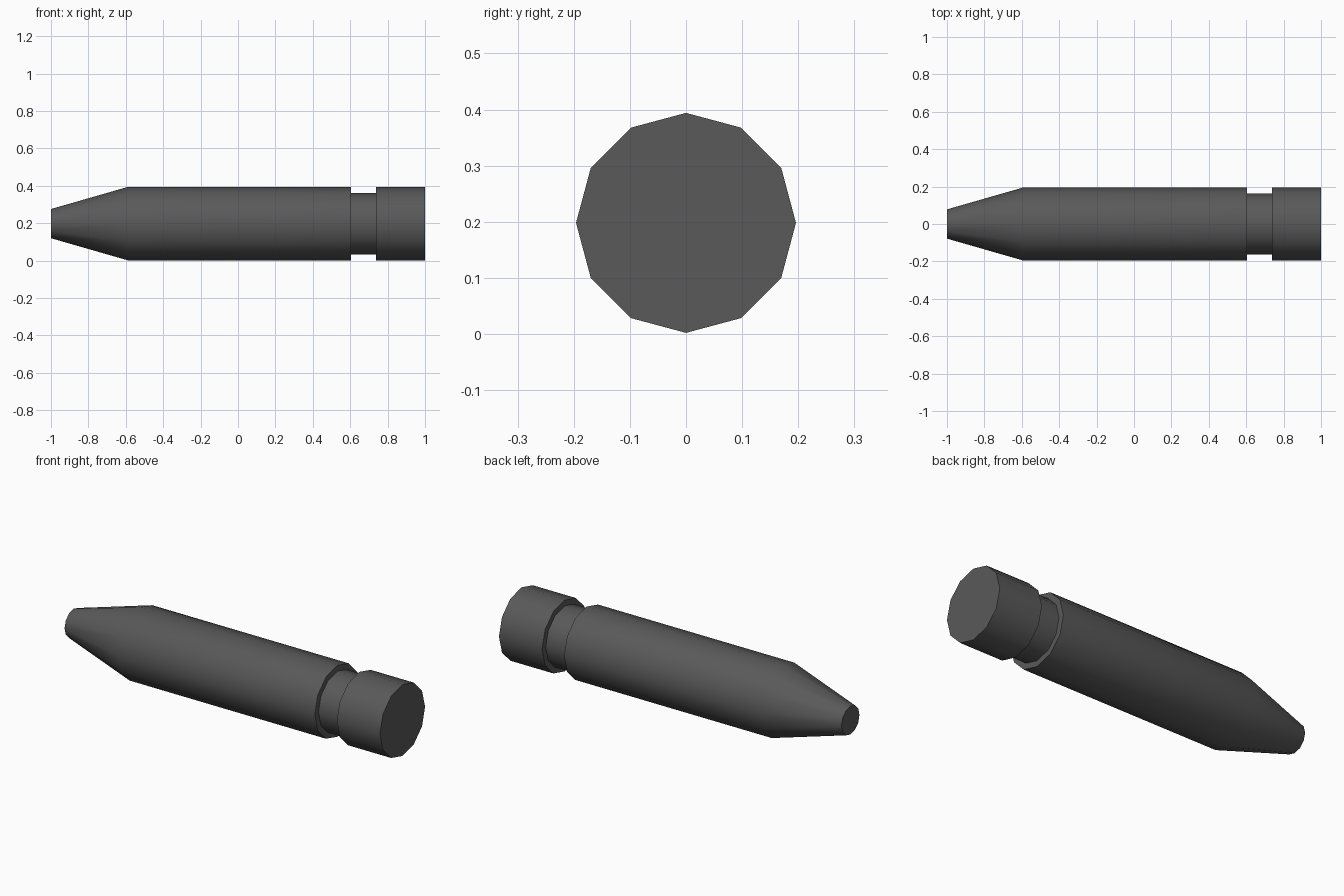
import bpy, bmesh, math

if "Cube" in bpy.data.objects:
    bpy.data.objects.remove(bpy.data.objects["Cube"])

SIDES = 12
AXIS_Z = 0.198

# Profile along x: (x, radius) - tapered nose, long body, groove, rear rim
PROFILE = [(-1.0, 0.078), (-0.59, 0.196), (0.604, 0.196), (0.604, 0.164),
           (0.738, 0.164), (0.738, 0.196), (1.0, 0.196)]


def lathe(name, profile):
    """Closed 12-sided solid turned around the x axis."""
    bm = bmesh.new()
    rings = []
    for x, r in profile:
        angles = [2 * math.pi * i / SIDES for i in range(SIDES)]
        rings.append([bm.verts.new((x, r * math.sin(a), AXIS_Z + r * math.cos(a)))
                      for a in angles])
    for a, b in zip(rings, rings[1:]):
        for i in range(SIDES):
            j = (i + 1) % SIDES
            bm.faces.new((a[i], a[j], b[j], b[i]))
    bm.faces.new(rings[0])
    bm.faces.new(rings[-1])
    bmesh.ops.recalc_face_normals(bm, faces=bm.faces)
    mesh = bpy.data.meshes.new(name)
    bm.to_mesh(mesh)
    bm.free()
    obj = bpy.data.objects.new(name, mesh)
    bpy.context.collection.objects.link(obj)
    return obj


# Turned pin, smooth around its sides with crisp caps and groove
pin = lathe("grooved_pin", PROFILE)
dark = bpy.data.materials.new("dark_grey")
dark.diffuse_color = (0.1, 0.1, 0.1, 1)
dark.use_nodes = True
dark.node_tree.nodes["Principled BSDF"].inputs["Base Color"].default_value = dark.diffuse_color
pin.data.materials.append(dark)
bpy.context.view_layer.objects.active = pin
pin.select_set(True)
bpy.ops.object.shade_smooth_by_angle(angle=math.radians(40))
